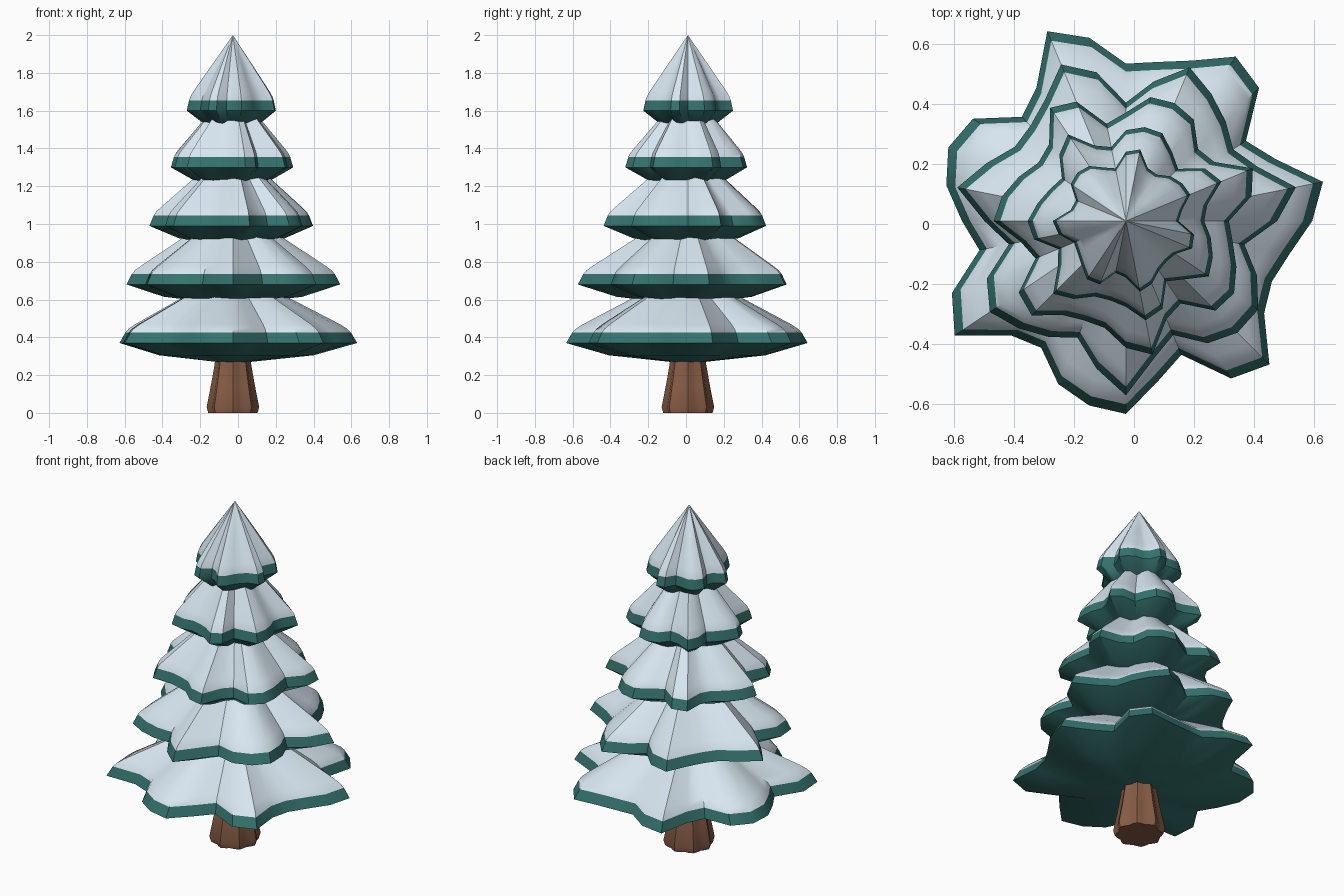
import bpy, bmesh
from math import sin, cos, pi, radians

if "Cube" in bpy.data.objects:
    bpy.data.objects.remove(bpy.data.objects["Cube"])

CX, CY = -0.027, 0.01      # tree axis
SEG = 32


def material(name, rgb):
    m = bpy.data.materials.new(name)
    m.diffuse_color = (*rgb, 1)
    m.use_nodes = True
    m.node_tree.nodes["Principled BSDF"].inputs["Base Color"].default_value = m.diffuse_color
    return m


SNOW = material("snow_white", (0.68, 0.79, 0.87))
GREEN = material("needle_green", (0.035, 0.17, 0.155))
BROWN = material("bark_brown", (0.24, 0.107, 0.06))


def lathe(name, profile, shape, mat):
    """Revolve (radius, z) points; shape(angle) scales the radius into lobes."""
    bm = bmesh.new()
    rings = []
    for r, z in profile:
        if r == 0:
            rings.append([bm.verts.new((CX, CY, z))] * SEG)
        else:
            ring = []
            for i in range(SEG):
                a = 2 * pi * i / SEG
                k = r * shape(a)
                ring.append(bm.verts.new((CX + k * cos(a), CY + k * sin(a), z)))
            rings.append(ring)
    for lo, hi in zip(rings, rings[1:]):
        for i in range(SEG):
            j = (i + 1) % SEG
            corners = list(dict.fromkeys((lo[i], lo[j], hi[j], hi[i])))
            bm.faces.new(corners)
    me = bpy.data.meshes.new(name)
    bm.to_mesh(me)
    bm.free()
    ob = bpy.data.objects.new(name, me)
    bpy.context.collection.objects.link(ob)
    me.materials.append(mat)
    bpy.ops.object.select_all(action='DESELECT')
    ob.select_set(True)
    bpy.context.view_layer.objects.active = ob
    bpy.ops.object.shade_smooth_by_angle(angle=radians(40))
    return ob


def lobes(p7, p11):
    """Seven main branch lobes with a finer eleven-fold ripple."""
    return lambda a: 1 + 0.14 * cos(7 * (a - radians(p7))) + 0.055 * cos(11 * (a - radians(p11)))


# Branch tiers: mean radius, rim height, snow apex height, lobe phases
TIERS = [
    (0.585, 0.37, 0.76, 5, 14.3),
    (0.489, 0.68, 1.10, 11, 8),
    (0.393, 0.99, 1.42, 18, 20),
    (0.295, 1.30, 1.73, 24.5, 27),
    (0.210, 1.60, 2.00, 31, 18),
]
for n, (R, z, top, p7, p11) in enumerate(TIERS, 1):
    shape = lobes(p7, p11)
    # green needles: underside, rim and outer band
    lathe(f"branch_tier_{n}",
          [(0, z - 0.11), (0.65 * R, z - 0.065), (R, z), (0.95 * R, z + 0.055)], shape, GREEN)
    # snow cap with a rounded lip
    lathe(f"snow_cap_{n}",
          [(0.95 * R, z + 0.055), (0.92 * R, z + 0.075), (0.86 * R, z + 0.1),
           (0.45 * R, z + 0.1 + (top - z - 0.1) * 0.48), (0, top)], shape, SNOW)

# Flared trunk with root ridges
lathe("trunk", [(0, 0), (0.122, 0), (0.13, 0.03), (0.108, 0.15), (0.09, 0.26), (0.088, 0.32), (0, 0.32)],
      lambda a: 1 + 0.07 * cos(8 * a), BROWN)
